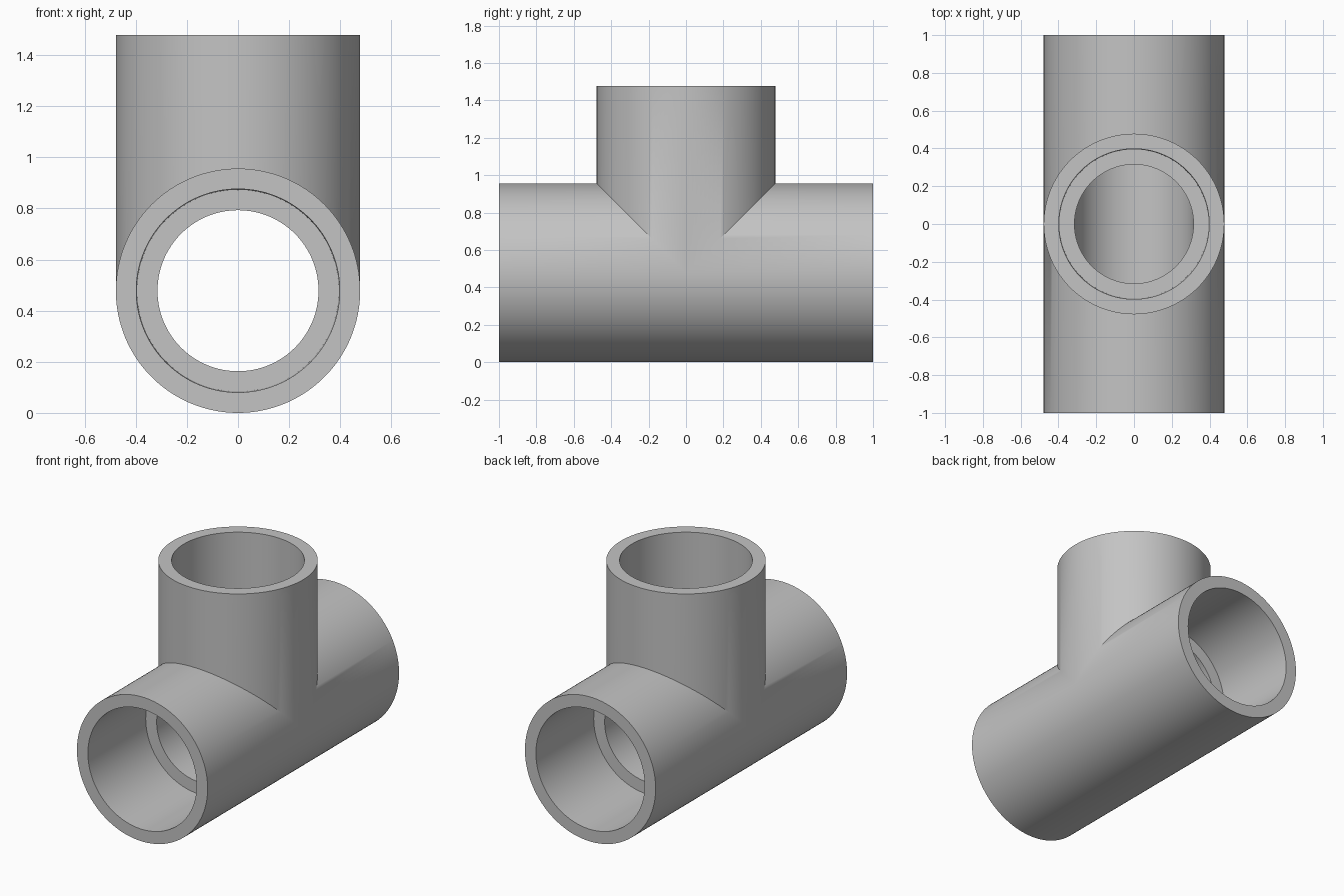
import bpy, bmesh, math
from mathutils import Matrix

if "Cube" in bpy.data.objects:
    bpy.data.objects.remove(bpy.data.objects["Cube"], do_unlink=True)

SEGMENTS = 128
OUTER, SOCKET, STOP, BORE = 0.478, 0.398, 0.395, 0.315
REACH, SHOULDER = 1.0, 0.4

grey = bpy.data.materials.new("plastic grey")
grey.use_nodes = True
COLOUR = (0.55, 0.55, 0.55, 1)
grey.diffuse_color = COLOUR
grey.node_tree.nodes["Principled BSDF"].inputs["Base Color"].default_value = COLOUR


def add_arm(bm, seam, matrix):
    """Hollow arm along local z, mitred where it meets the other arms.

    seam gives the mitre height for a local y; it ends both the shell and the bore.
    """
    profile = [(OUTER, None), (OUTER, REACH), (SOCKET, REACH),
               (STOP, SHOULDER), (BORE, SHOULDER), (BORE, None)]
    rings = []
    for radius, height in profile:
        ring = []
        for i in range(SEGMENTS):
            angle = 2 * math.pi * i / SEGMENTS
            x, y = radius * math.cos(angle), radius * math.sin(angle)
            z = seam(y) if height is None else height
            ring.append(bm.verts.new(matrix @ Matrix.Translation((x, y, z)).translation))
        rings.append(ring)
    for low, high in zip(rings, rings[1:]):
        for i in range(SEGMENTS):
            j = (i + 1) % SEGMENTS
            bm.faces.new((low[i], low[j], high[j], high[i]))


centre = Matrix.Translation((0, 0, OUTER))
front = centre @ Matrix.Rotation(math.pi / 2, 4, 'X')
back = Matrix.Scale(-1, 4, (0, 1, 0)) @ front

bm = bmesh.new()
# Upright branch
add_arm(bm, abs, centre)
# Front and back halves of the straight run
for matrix in (front, back):
    add_arm(bm, lambda y: max(0, y), matrix)
# Weld the mitres into one closed body
bmesh.ops.remove_doubles(bm, verts=bm.verts, dist=0.0001)
bmesh.ops.recalc_face_normals(bm, faces=bm.faces)

mesh = bpy.data.meshes.new("pipe_tee")
bm.to_mesh(mesh)
bm.free()
mesh.materials.append(grey)
tee = bpy.data.objects.new("pipe_tee", mesh)
bpy.context.collection.objects.link(tee)

# Smooth walls with crisp rims
bpy.ops.object.select_all(action='DESELECT')
tee.select_set(True)
bpy.context.view_layer.objects.active = tee
bpy.ops.object.shade_smooth_by_angle(angle=math.radians(30))
